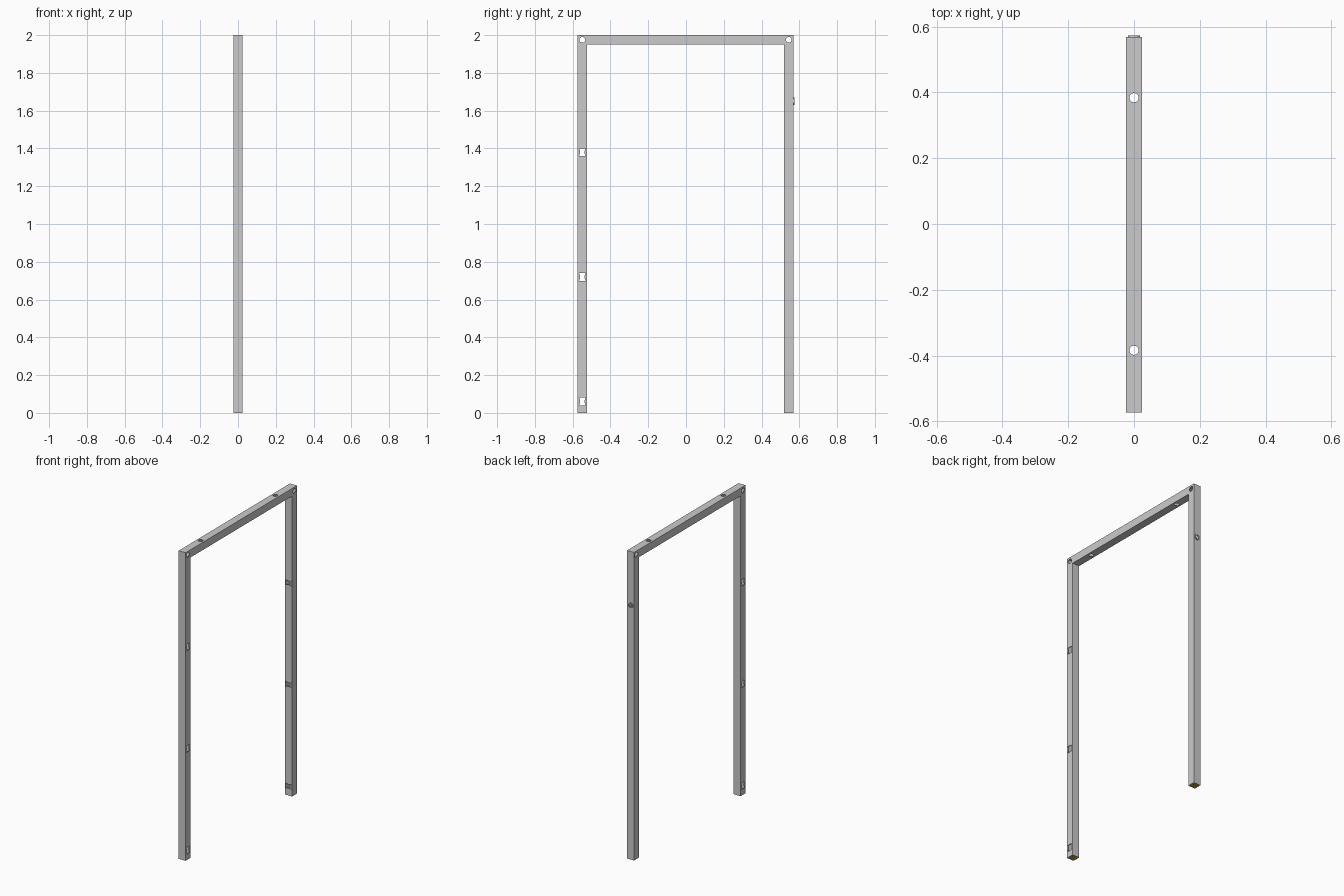
import bpy, bmesh, math
from mathutils import Vector

if "Cube" in bpy.data.objects:
    bpy.data.objects.remove(bpy.data.objects["Cube"])

Y0, Y1, TOP = -0.574, 0.569, 2.0     # outer limits of the portal
W, HX, WALL = 0.05, 0.025, 0.004     # tube width, half depth, wall


def prism(name, pts, axis, lo, hi):
    """Extrude a 2D outline along an axis: X takes (y,z), Y takes (x,z), Z takes (x,y)."""
    def place(p, d):
        return Vector({'X': (d, p[0], p[1]), 'Y': (p[0], d, p[1]), 'Z': (p[0], p[1], d)}[axis])
    bm = bmesh.new()
    face = bm.faces.new([bm.verts.new(place(p, lo)) for p in pts])
    ext = bmesh.ops.extrude_face_region(bm, geom=[face])
    verts = [v for v in ext['geom'] if isinstance(v, bmesh.types.BMVert)]
    bmesh.ops.translate(bm, verts=verts, vec=place((0, 0), hi - lo))
    bmesh.ops.recalc_face_normals(bm, faces=bm.faces)
    me = bpy.data.meshes.new(name)
    bm.to_mesh(me)
    bm.free()
    ob = bpy.data.objects.new(name, me)
    bpy.context.collection.objects.link(ob)
    return ob


def circle(cx, cy, r, n=24):
    return [(cx + r * math.cos(2 * math.pi * i / n), cy + r * math.sin(2 * math.pi * i / n))
            for i in range(n)]


def portal(inset, bottom):
    a, b, t, w = Y0 + inset, Y1 - inset, TOP - inset, W - 2 * inset
    return [(a, bottom), (a, t), (b, t), (b, bottom), (b - w, bottom),
            (b - w, t - w), (a + w, t - w), (a + w, bottom)]


def hourglass(cx, cz, turned=False):
    """Slot with flat ends and sides that bow inwards."""
    side = [(0.017 - 0.005 * math.cos(math.pi * k / 8), 0.021 * k / 4) for k in range(-4, 5)]
    pts = side + [(-u, -v) for u, v in side]
    return [(cx + (v if turned else u), cz + (-u if turned else v)) for u, v in pts]


def cut(ob, cutter):
    cutter.hide_render = True
    mod = ob.modifiers.new("cut", 'BOOLEAN')
    mod.operation, mod.solver, mod.object = 'DIFFERENCE', 'EXACT', cutter
    bpy.context.view_layer.objects.active = ob
    bpy.ops.object.modifier_apply(modifier=mod.name)
    bpy.data.objects.remove(cutter)


# Square tube portal, hollow and open at the feet
frame = prism("portal_frame", portal(0, 0), 'X', -HX, HX)
cut(frame, prism("cavity", portal(WALL, -0.02), 'X', -HX + WALL, HX - WALL))

# Bolt holes in the corners and in the top beam
for y in (Y0 + W / 2, Y1 - W / 2):
    cut(frame, prism("corner_hole", circle(y, TOP - W / 2, 0.015), 'X', -0.1, 0.1))
for y in (-0.384, 0.384):
    cut(frame, prism("beam_hole", circle(0, y, 0.014), 'Z', 1.9, 2.1))

# Slots: through one post, only in the inner wall of the other
for z in (0.06, 0.72, 1.38):
    cut(frame, prism("post_slot", hourglass(Y0 + W / 2, z), 'X', -0.1, 0.1))
    cut(frame, prism("inner_slot", hourglass(0, z, True), 'Y', Y1 - W - 0.02, Y1 - W + 0.02))

# Raised threaded collar on the outer face of one post
cut(frame, prism("collar_hole", circle(0, 1.65, 0.014), 'Y', Y1 - 0.02, Y1 + 0.02))
collar = prism("collar", circle(0, 1.65, 0.019), 'Y', Y1 - 0.003, Y1 + 0.005)
cut(collar, prism("collar_bore", circle(0, 1.65, 0.012), 'Y', Y1 - 0.02, Y1 + 0.02))

# Brass coloured plugs in the open feet
brass = bpy.data.materials.new("brass")
brass.diffuse_color = (0.55, 0.36, 0.03, 1)
brass.use_nodes = True
brass.node_tree.nodes["Principled BSDF"].inputs["Base Color"].default_value = brass.diffuse_color
h = HX - WALL
for y, side in ((Y0 + W / 2, "left"), (Y1 - W / 2, "right")):
    plug = prism("foot_plug_" + side, [(-h, y - h), (h, y - h), (h, y + h), (-h, y + h)],
                 'Z', 0.003, 0.012)
    cut(plug, prism("plug_hole", circle(0, y, 0.006, 16), 'Z', -0.02, 0.03))
    plug.data.materials.append(brass)

# Smooth the round bores, keep the edges sharp
for ob in (frame, collar):
    bpy.ops.object.select_all(action='DESELECT')
    ob.select_set(True)
    bpy.context.view_layer.objects.active = ob
    bpy.ops.object.shade_smooth_by_angle(angle=math.radians(30))
